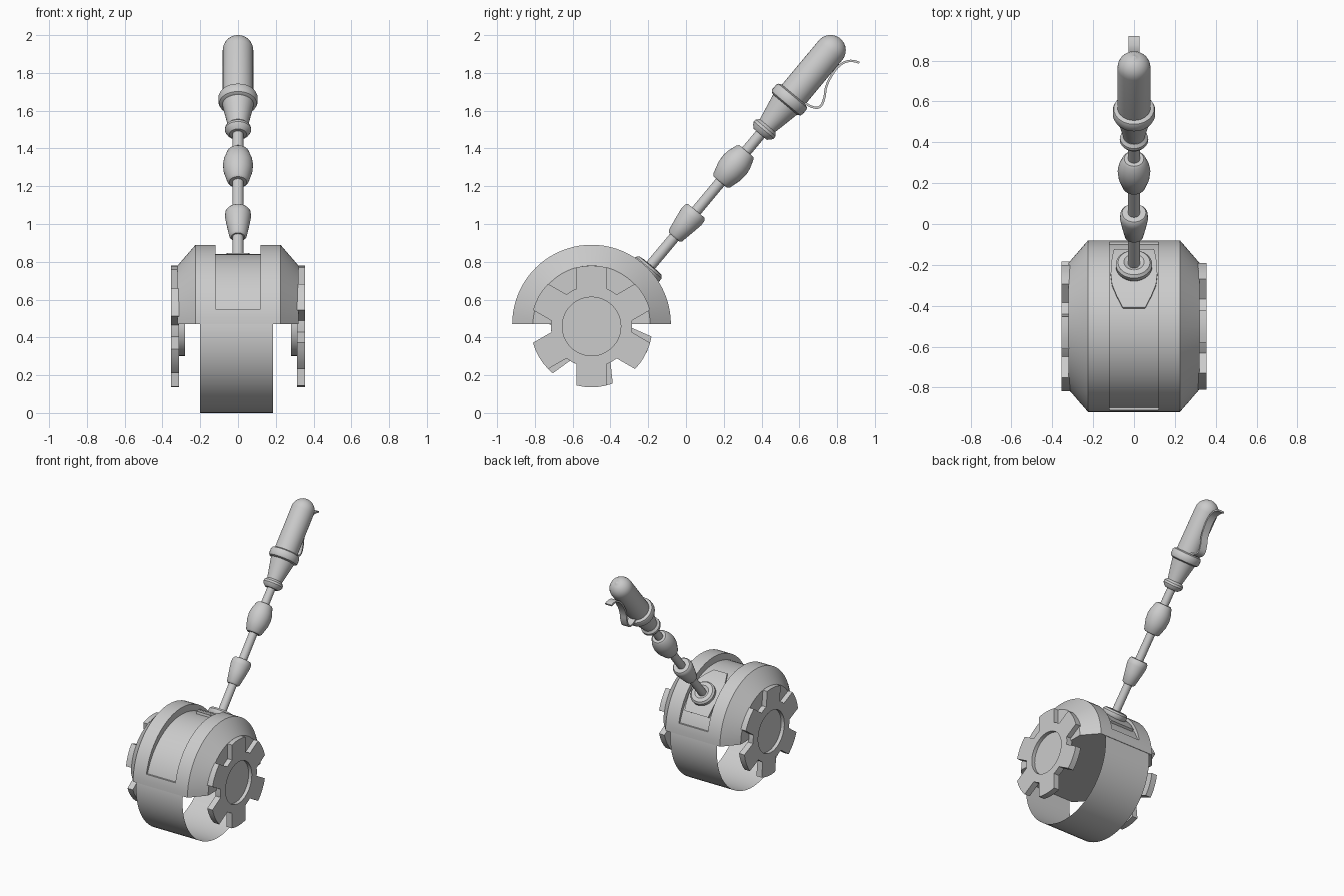
import bpy, bmesh
from math import sin, cos, pi, radians, asin, atan2
from mathutils import Matrix

if "Cube" in bpy.data.objects:
    bpy.data.objects.remove(bpy.data.objects["Cube"])


def make(name, verts, faces, angle=35):
    me = bpy.data.meshes.new(name)
    me.from_pydata(verts, [], faces)
    bm = bmesh.new()
    bm.from_mesh(me)
    bmesh.ops.remove_doubles(bm, verts=bm.verts, dist=1e-5)
    bmesh.ops.recalc_face_normals(bm, faces=bm.faces)
    bm.to_mesh(me)
    bm.free()
    ob = bpy.data.objects.new(name, me)
    bpy.context.collection.objects.link(ob)
    smooth(ob, angle)
    return ob


def smooth(ob, angle=35):
    bpy.ops.object.select_all(action='DESELECT')
    ob.select_set(True)
    bpy.context.view_layer.objects.active = ob
    bpy.ops.object.shade_smooth_by_angle(angle=radians(angle))


def lathe(name, profile, matrix, n=32, caps=True):
    """Spin (height, radius) points round local z."""
    verts = [(r * cos(2 * pi * k / n), r * sin(2 * pi * k / n), h)
             for h, r in profile for k in range(n)]
    faces = [(i * n + k, i * n + (k + 1) % n, (i + 1) * n + (k + 1) % n, (i + 1) * n + k)
             for i in range(len(profile) - 1) for k in range(n)]
    if caps:
        faces += [tuple(range(n)), tuple(range(len(verts) - n, len(verts)))]
    ob = make(name, verts, faces)
    ob.matrix_world = matrix
    return ob


def along_x(y, z):
    return Matrix.Translation((0, y, z)) @ Matrix.Rotation(pi / 2, 4, 'Y')


# Open roller drum
lathe("roller_drum", [(-0.2, 0.42), (0.185, 0.42)], along_x(-0.5, 0.42), 64, caps=False)

# Half-round housing with chamfered ends
N = 40
rings = [(-0.32, 0.31), (-0.225, 0.42), (0.225, 0.42), (0.32, 0.31)]
verts = [(x, -0.5 + r * cos(pi * k / N), 0.47 + r * sin(pi * k / N))
         for x, r in rings for k in range(N + 1)]
M = N + 1
faces = [(i * M + k, i * M + k + 1, (i + 1) * M + k + 1, (i + 1) * M + k)
         for i in range(3) for k in range(N)]
faces += [tuple(range(M)), tuple(range(3 * M, 4 * M))]
faces += [(i * M, (i + 1) * M, (i + 1) * M + N, i * M + N) for i in range(3)]
housing = make("housing", verts, faces, 30)

# Slot in the housing that shows the drum
bpy.ops.mesh.primitive_cube_add(size=1, location=(0, -0.5, 0.8))
cutter = bpy.context.object
cutter.name = "slot_cutter"
cutter.scale = (0.24, 1.2, 0.5)
cutter.hide_render = True
mod = housing.modifiers.new("slot", 'BOOLEAN')
mod.operation = 'DIFFERENCE'
mod.solver = 'EXACT'
mod.object = cutter
bpy.context.view_layer.objects.active = housing
bpy.ops.object.modifier_apply(modifier=mod.name)
bpy.data.objects.remove(cutter)
smooth(housing, 30)


# Toothed side wheels with recessed hubs
def side_wheel(name, x0, x1, turn):
    tip, root, hole, half = 0.322, 0.215, 0.155, 0.08
    a, b = asin(half / tip), asin(half / root)
    tooth = [(-b, root), (-a, tip), (-a / 2, tip), (0, tip), (a / 2, tip), (a, tip),
             (b, root), (pi / 6, root)]
    outline = [(t + turn + pi / 2 + k * pi / 3, r) for k in range(6) for t, r in tooth]
    n = len(outline)
    verts = []
    for x, outer in ((x0, True), (x1, True), (x1, False), (x0, False)):
        for t, r in outline:
            q = r if outer else hole
            verts.append((x, -0.5 + q * cos(t), 0.458 + q * sin(t)))
    faces = [(i * n + k, i * n + (k + 1) % n, (i + 1) % 4 * n + (k + 1) % n, (i + 1) % 4 * n + k)
             for i in range(4) for k in range(n)]
    make(name, verts, faces, 25)


for side, s, turn in (("right", 1, 0), ("left", -1, radians(6))):
    side_wheel(side + "_toothed_wheel", s * 0.312, s * 0.356, turn)
    lathe(side + "_hub", [(s * 0.28, 0.156), (s * 0.33, 0.156)], along_x(-0.5, 0.458))

# Mounting plate wrapped over the drum
plate_rows = [(78, 0.055), (70, 0.085), (62, 0.108), (54, 0.114), (46, 0.113), (38, 0.106), (30, 0.098)]
verts = []
for r in (0.41, 0.437):
    for deg, w in plate_rows:
        t = radians(deg)
        verts += [(s * w, -0.5 + r * cos(t), 0.42 + r * sin(t)) for s in (-1, 1)]
P = 2 * len(plate_rows)
faces = []
for i in range(0, P - 2, 2):
    a, b, c, d = i, i + 1, i + 3, i + 2
    faces += [(a, b, c, d), (a + P, b + P, c + P, d + P),
              (a, d, d + P, a + P), (b, c, c + P, b + P)]
faces += [(0, 1, P + 1, P), (P - 2, P - 1, 2 * P - 1, 2 * P - 2)]
make("mounting_plate", verts, faces)

# Handle parts, all turned round one leaning axis
lean = Matrix.Translation((0, -0.2, 0.765)) @ Matrix.Rotation(-atan2(0.641, 0.767), 4, 'X')
lathe("handle_socket", [(-0.03, 0.08), (-0.015, 0.089), (0.005, 0.089), (0.018, 0.078),
                        (0.022, 0.05), (0.01, 0.03)], lean)
lathe("pole", [(-0.02, 0.029), (0.98, 0.029)], lean, 20)
lathe("lower_bead", [(0.215, 0.036), (0.225, 0.046), (0.30, 0.060), (0.355, 0.069),
                     (0.385, 0.067), (0.397, 0.058)], lean)
lathe("upper_bead", [(0.595, 0.046), (0.605, 0.057), (0.67, 0.076), (0.715, 0.080),
                     (0.75, 0.075), (0.80, 0.058), (0.81, 0.048)], lean)
lathe("neck_flange", [(0.925, 0.045), (0.94, 0.062), (0.955, 0.07), (0.97, 0.068), (0.985, 0.054)], lean)
lathe("neck", [(0.98, 0.052), (1.145, 0.086)], lean)
lathe("collar", [(1.13, 0.085), (1.138, 0.099), (1.15, 0.104), (1.18, 0.104),
                 (1.192, 0.099), (1.2, 0.082)], lean)
dome = [(1.505 + 0.081 * sin(radians(d)), 0.081 * cos(radians(d))) for d in range(0, 86, 14)]
lathe("grip", [(1.19, 0.081)] + dome + [(1.586, 0.008)], lean)

# Curled trigger strip behind the grip
path = [(0.625, 1.645), (0.665, 1.621), (0.706, 1.619), (0.73, 1.66), (0.742, 1.725),
        (0.772, 1.788), (0.815, 1.841), (0.857, 1.862), (0.89, 1.862), (0.918, 1.854)]
cu = bpy.data.curves.new("trigger_path", 'CURVE')
cu.dimensions = '3D'
sp = cu.splines.new('BEZIER')
sp.bezier_points.add(len(path) - 1)
for p, (y, z) in zip(sp.bezier_points, path):
    p.co = (0, y, z)
    p.handle_left_type = p.handle_right_type = 'AUTO'
sp.resolution_u = 4
tmp = bpy.data.objects.new("trigger_path", cu)
bpy.context.collection.objects.link(tmp)
line = [v.co.copy() for v in tmp.to_mesh().vertices]
tmp.to_mesh_clear()
bpy.data.objects.remove(tmp)
verts = []
for i, p in enumerate(line):
    d = (line[min(i + 1, len(line) - 1)] - line[max(i - 1, 0)]).normalized()
    for x, o in ((-0.027, -0.006), (0.027, -0.006), (0.027, 0.006), (-0.027, 0.006)):
        verts.append((x, p.y - d.z * o, p.z + d.y * o))
faces = [(i * 4 + k, i * 4 + (k + 1) % 4, i * 4 + 4 + (k + 1) % 4, i * 4 + 4 + k)
         for i in range(len(line) - 1) for k in range(4)]
faces += [(0, 1, 2, 3), tuple(range(len(verts) - 4, len(verts)))]
make("trigger", verts, faces)
